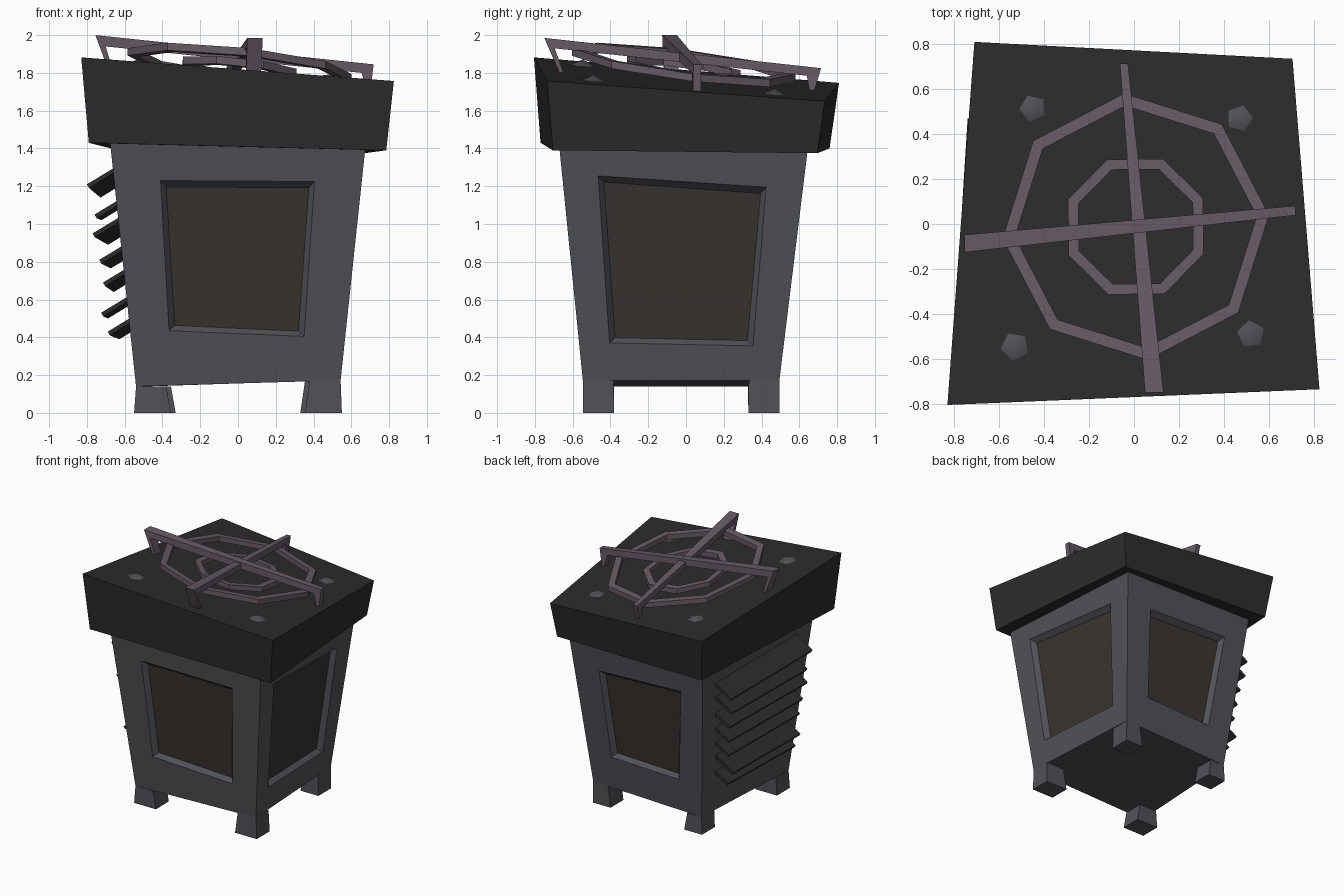
import bpy, bmesh
from math import cos, sin, radians
from mathutils import Vector

if "Cube" in bpy.data.objects:
    bpy.data.objects.remove(bpy.data.objects["Cube"])


def material(name, rgb):
    m = bpy.data.materials.new(name)
    m.diffuse_color = (*rgb, 1)
    m.use_nodes = True
    m.node_tree.nodes["Principled BSDF"].inputs["Base Color"].default_value = m.diffuse_color
    return m


STEEL = material("blue_grey_metal", (0.082, 0.084, 0.095))
DARK = material("dark_metal", (0.025, 0.025, 0.025))
GRATE = material("purple_grey_iron", (0.135, 0.105, 0.13))
PANEL = material("brown_panel", (0.041, 0.035, 0.03))


def finish(name, bm, *mats):
    bmesh.ops.remove_doubles(bm, verts=bm.verts, dist=0.0005)
    bmesh.ops.recalc_face_normals(bm, faces=bm.faces)
    me = bpy.data.meshes.new(name)
    bm.to_mesh(me)
    bm.free()
    for m in mats:
        me.materials.append(m)
    ob = bpy.data.objects.new(name, me)
    bpy.context.collection.objects.link(ob)
    return ob


def loft(name, a, b, mat):
    """Closed solid between two matching outlines."""
    bm = bmesh.new()
    va = [bm.verts.new(p) for p in a]
    vb = [bm.verts.new(p) for p in b]
    n = len(a)
    bm.faces.new(va)
    bm.faces.new(vb[::-1])
    for i in range(n):
        j = (i + 1) % n
        bm.faces.new((va[i], vb[i], vb[j], va[j]))
    return finish(name, bm, mat)


def wall(side, u, z, depth=0.0):
    """Point on a sloping body wall, sunk inwards by depth."""
    s = (z - 0.16) / 1.24
    if side == "front":
        return Vector((u, -0.545 - 0.125 * s + depth, z))
    if side == "back":
        return Vector((u, 0.493 + 0.152 * s - depth, z))
    k = 1 if side == "right" else -1
    # side walls draw in slightly towards the back
    return Vector((k * (0.545 + 0.125 * s - 0.055 * (u + 0.6) - depth), u, z))


def corner(sx, sy, z):
    y = wall("back" if sy > 0 else "front", 0, z).y
    return wall("right" if sx > 0 else "left", y, z)


# Tapered body with a sunken panel on three sides
SIGNS = [(-1, -1), (1, -1), (1, 1), (-1, 1)]
low = {s: corner(*s, 0.14 if s[0] < 0 else 0.172) for s in SIGNS}
high = {s: corner(*s, 1.45) for s in SIGNS}
# per side: left and right corner, then panel corners TL, TR, BR, BL
SIDES = {
    "front": ((-1, -1), (1, -1),
              [(-0.41, 1.23), (0.405, 1.225), (0.35, 0.405), (-0.365, 0.435)]),
    "right": ((1, -1), (1, 1),
              [(-0.465, 1.255), (0.425, 1.195), (0.355, 0.355), (-0.405, 0.37)]),
    "back": ((-1, 1), (1, 1),
             [(-0.385, 1.18), (0.35, 1.15), (0.30, 0.43), (-0.305, 0.41)]),
    "left": ((-1, -1), (-1, 1), None),
}
bm = bmesh.new()


def quad(pts, idx=0):
    f = bm.faces.new([bm.verts.new(p) for p in pts])
    f.material_index = idx


quad([low[s] for s in SIGNS])
quad([high[s] for s in SIGNS])
for side, (l, r, hole) in SIDES.items():
    rim = [high[l], high[r], low[r], low[l]]
    if not hole:
        quad(rim)
        continue
    edge = [wall(side, u, z) for u, z in hole]
    inner = [wall(side, u - (0.03 if u > 0 else -0.03),
                  z - (0.033 if z > 0.8 else -0.028), 0.04) for u, z in hole]
    for i in range(4):
        j = (i + 1) % 4
        quad([rim[i], rim[j], edge[j], edge[i]])
        quad([edge[i], edge[j], inner[j], inner[i]])
    quad(inner, 1)
finish("body", bm, STEEL, PANEL)


# Four corner legs
def rect(x0, y0, x1, y1, z):
    return [(x0, y0, z), (x1, y0, z), (x1, y1, z), (x0, y1, z)]


for sx, sy in SIGNS:
    t = low[(sx, sy)]
    name = ("back" if sy > 0 else "front") + ("_right" if sx > 0 else "_left") + "_leg"
    by = 0.495 if sy > 0 else -0.545
    outer, inner = (0.49, 0.33) if sy > 0 else (0.55, 0.355)
    loft(name,
         rect(sx * outer, by, sx * inner, by - sy * 0.165, 0),
         rect(t.x, t.y, sx * (inner + 0.025), t.y - sy * 0.162, t.z), STEEL)

# Heavy tilted top slab
loft("top_slab",
     [(-0.79, -0.77, 1.43), (0.785, -0.705, 1.39), (0.67, 0.695, 1.375), (-0.67, 0.76, 1.4)],
     [(-0.83, -0.805, 1.882), (0.825, -0.735, 1.757), (0.705, 0.735, 1.65), (-0.71, 0.81, 1.747)],
     DARK)


def slab_z(x, y):
    return 1.76 - 0.073 * x - 0.08 * y


# Thin louvre slats on the left side: outer tip at the front end and back end
TIPS = [(-0.80, 1.21, -0.74, 1.16), (-0.76, 1.05, -0.735, 1.04), (-0.77, 0.95, -0.70, 0.91),
        (-0.735, 0.81, -0.685, 0.785), (-0.715, 0.69, -0.67, 0.66),
        (-0.725, 0.53, -0.70, 0.52), (-0.69, 0.43, -0.64, 0.41)]


def section(x, y, z):
    return [(x, y, z), (x + 0.19, y, z + 0.115),
            (x + 0.2, y, z + 0.095), (x + 0.012, y, z - 0.02)]


for i, (xf, zf, xb, zb) in enumerate(TIPS):
    g = 0.1 * i / 6
    loft(f"louvre_slat_{i + 1}", section(xf, -0.48 + g * 0.6, zf),
         section(xb, 0.47 - g, zb), DARK)


# Burner rings, eight sided
def ring(name, r_out, r_in, start, top):
    bm = bmesh.new()
    loops = []
    for r, dz in ((r_out, 0), (r_in, 0), (r_in, -0.04), (r_out, -0.04)):
        lp = []
        for k in range(8):
            a = radians(start + 45 * k)
            x, y = r * cos(a) + 0.008, r * sin(a) - 0.012
            lp.append(bm.verts.new((x, y, top - 0.105 * x - 0.125 * y + dz)))
        loops.append(lp)
    for i in range(4):
        a, b = loops[i], loops[(i + 1) % 4]
        for k in range(8):
            m = (k + 1) % 8
            bm.faces.new((a[k], a[m], b[m], b[k]))
    finish(name, bm, GRATE)


ring("outer_ring", 0.595, 0.54, 5, 1.862)
ring("inner_ring", 0.325, 0.275, 23, 1.838)


# Crossed grate bars with small feet
def bar(name, axis, across, width, profile):
    t0, t1 = profile[0][0], profile[1][0]
    sides = ([], [])
    for t, z in profile:
        f = (t - t0) / (t1 - t0)
        mid = across[0] + (across[1] - across[0]) * f
        half = (width[0] + (width[1] - width[0]) * f) / 2
        for k, out in zip((-1, 1), sides):
            c = mid + k * half
            out.append((t, c, z) if axis == "x" else (c, t, z))
    loft(name, *sides, GRATE)


bar("grate_bar_across", "x", (-0.087, 0.06), (0.078, 0.042),
    [(-0.755, 2.0), (0.718, 1.845), (0.70, 1.695), (0.68, 1.695),
     (0.655, 1.80), (-0.70, 1.94), (-0.662, 1.81), (-0.685, 1.81)])
bar("grate_bar_lengthwise", "y", (0.09, -0.045), (0.082, 0.036),
    [(-0.75, 1.985), (0.715, 1.825), (0.675, 1.69), (0.655, 1.69),
     (0.64, 1.785), (-0.695, 1.93), (-0.648, 1.80), (-0.67, 1.80)])

# Five-sided low domed bolts in the slab corners
BOLTS = [(-0.45, 0.515, 112), (0.47, 0.47, 73), (0.52, -0.49, 97), (-0.53, -0.545, 117)]
for i, (x, y, start) in enumerate(BOLTS):
    bm = bmesh.new()
    rim = []
    for k in range(5):
        a = radians(start + 72 * k)
        px, py = x + 0.07 * cos(a), y + 0.07 * sin(a)
        rim.append(bm.verts.new((px, py, slab_z(px, py) - 0.005)))
    tip = bm.verts.new((x, y, slab_z(x, y) + 0.03))
    bm.faces.new(rim[::-1])
    for k in range(5):
        bm.faces.new((rim[k], rim[(k + 1) % 5], tip)).smooth = True
    finish(f"bolt_{i + 1}", bm, STEEL)
